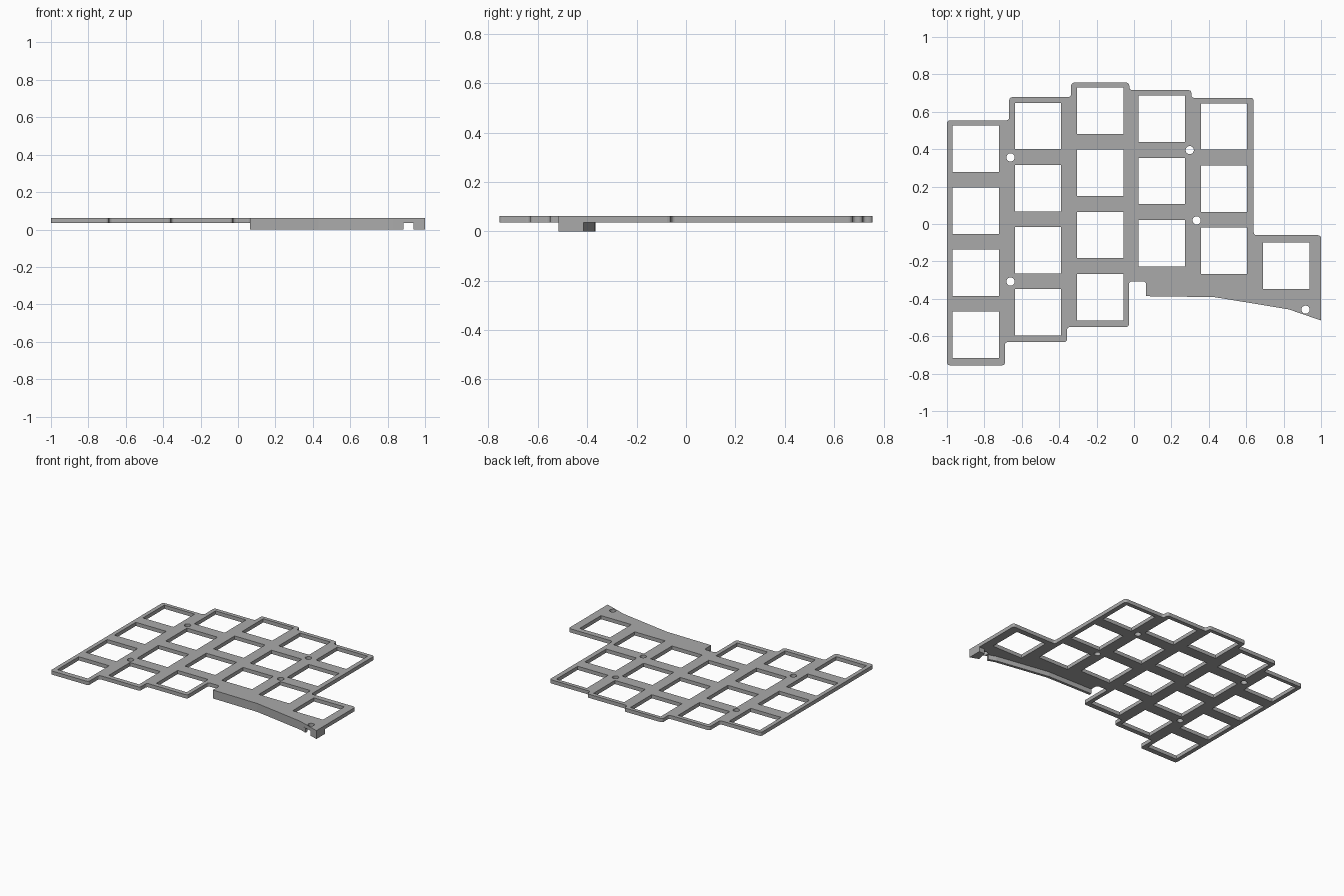
import bpy, bmesh, math
from mathutils import Vector

cube = bpy.data.objects.get("Cube")
if cube:
    bpy.data.objects.remove(cube)

Z0, Z1 = 0.035, 0.062      # plate underside and top
PITCH, HOLE = 0.332, 0.248  # switch spacing and cutout size

grey = bpy.data.materials.new("plate_grey")
grey.use_nodes = True
grey.diffuse_color = (0.4, 0.4, 0.4, 1)
grey.node_tree.nodes["Principled BSDF"].inputs["Base Color"].default_value = (0.4, 0.4, 0.4, 1)


def rounded(points, back=0.016, steps=4):
    """Replace each corner by a small arc."""
    out = []
    for i, p in enumerate(points):
        c = Vector(p)
        a = c + (Vector(points[i - 1]) - c).normalized() * back
        b = c + (Vector(points[(i + 1) % len(points)]) - c).normalized() * back
        for k in range(steps + 1):
            t = k / steps
            ctrl = c * 0.85 + (a + b) * 0.075
            out.append(a * (1 - t) ** 2 + ctrl * 2 * t * (1 - t) + b * t * t)
    return out


def slab(name, loops, z0, z1):
    """Extruded flat shape; loops after the first are holes."""
    curve = bpy.data.curves.new(name, 'CURVE')
    curve.dimensions = '2D'
    curve.fill_mode = 'BOTH'
    curve.extrude = (z1 - z0) / 2
    for loop in loops:
        s = curve.splines.new('POLY')
        s.points.add(len(loop) - 1)
        for pt, co in zip(s.points, loop):
            pt.co = (co[0], co[1], 0, 1)
        s.use_cyclic_u = True
    tmp = bpy.data.objects.new(name + "_curve", curve)
    bpy.context.collection.objects.link(tmp)
    dg = bpy.context.evaluated_depsgraph_get()
    mesh = bpy.data.meshes.new_from_object(tmp.evaluated_get(dg))
    bpy.data.objects.remove(tmp)
    bm = bmesh.new()
    bm.from_mesh(mesh)
    bmesh.ops.remove_doubles(bm, verts=bm.verts, dist=0.0001)
    bmesh.ops.translate(bm, verts=bm.verts, vec=(0, 0, (z0 + z1) / 2))
    bmesh.ops.recalc_face_normals(bm, faces=bm.faces)
    for f in bm.faces:
        f.smooth = False
    bm.to_mesh(mesh)
    bm.free()
    mesh.name = name
    mesh.materials.clear()
    mesh.materials.append(grey)
    obj = bpy.data.objects.new(name, mesh)
    bpy.context.collection.objects.link(obj)
    return obj


def square(x, y):
    h = HOLE / 2
    return [(x - h, y - h), (x + h, y - h), (x + h, y + h), (x - h, y + h)]


def circle(x, y, r=0.022, n=24):
    return [(x + r * math.cos(math.tau * k / n), y + r * math.sin(math.tau * k / n)) for k in range(n)]


# Plate outline: stepped columns plus the sloping thumb edge
thumb_edge = [(0.065, -0.386), (0.215, -0.388), (0.43, -0.391), (0.62, -0.422), (0.83, -0.457), (1, -0.516)]
steps = [(1, -0.06), (0.64, -0.06), (0.64, 0.674), (0.307, 0.674), (0.307, 0.716),
         (-0.025, 0.716), (-0.025, 0.756), (-0.336, 0.756), (-0.336, 0.678),
         (-0.667, 0.678), (-0.667, 0.554), (-1, 0.554), (-1, -0.756), (-0.69, -0.756),
         (-0.69, -0.631), (-0.358, -0.631), (-0.358, -0.551), (-0.027, -0.551),
         (-0.027, -0.307), (0.065, -0.307)]
ring = rounded([thumb_edge[-1]] + steps + [thumb_edge[0]])
outline = thumb_edge + ring[5:-5]

# Switch cutouts: column x, top row y, count
columns = [(-0.846, 0.403, 4), (-0.513, 0.524, 4), (-0.181, 0.605, 4),
           (0.149, 0.562, 3), (0.481, 0.521, 3), (0.813, -0.224, 1)]
holes = [square(x, y - PITCH * k) for x, y, n in columns for k in range(n)]
# Screw holes
holes += [circle(x, y) for x, y in
          [(-0.66, 0.356), (-0.66, -0.308), (0.298, 0.395), (0.335, 0.019), (0.917, -0.458)]]
slab("switch_plate", [outline] + holes, Z0, Z1)

# Skirt below the thumb edge, ending at the screw notch
T = 0.02
front = thumb_edge[:-1] + [(0.884, -0.476)]
inner = [(x, y + T) for x, y in front]
slab("thumb_skirt", [front + inner[::-1]], 0, Z0)

# Corner post beyond the notch
slab("corner_post", [[(0.937, -0.494), (1, -0.516), (1, -0.415), (0.955, -0.415)]], 0, Z0)
